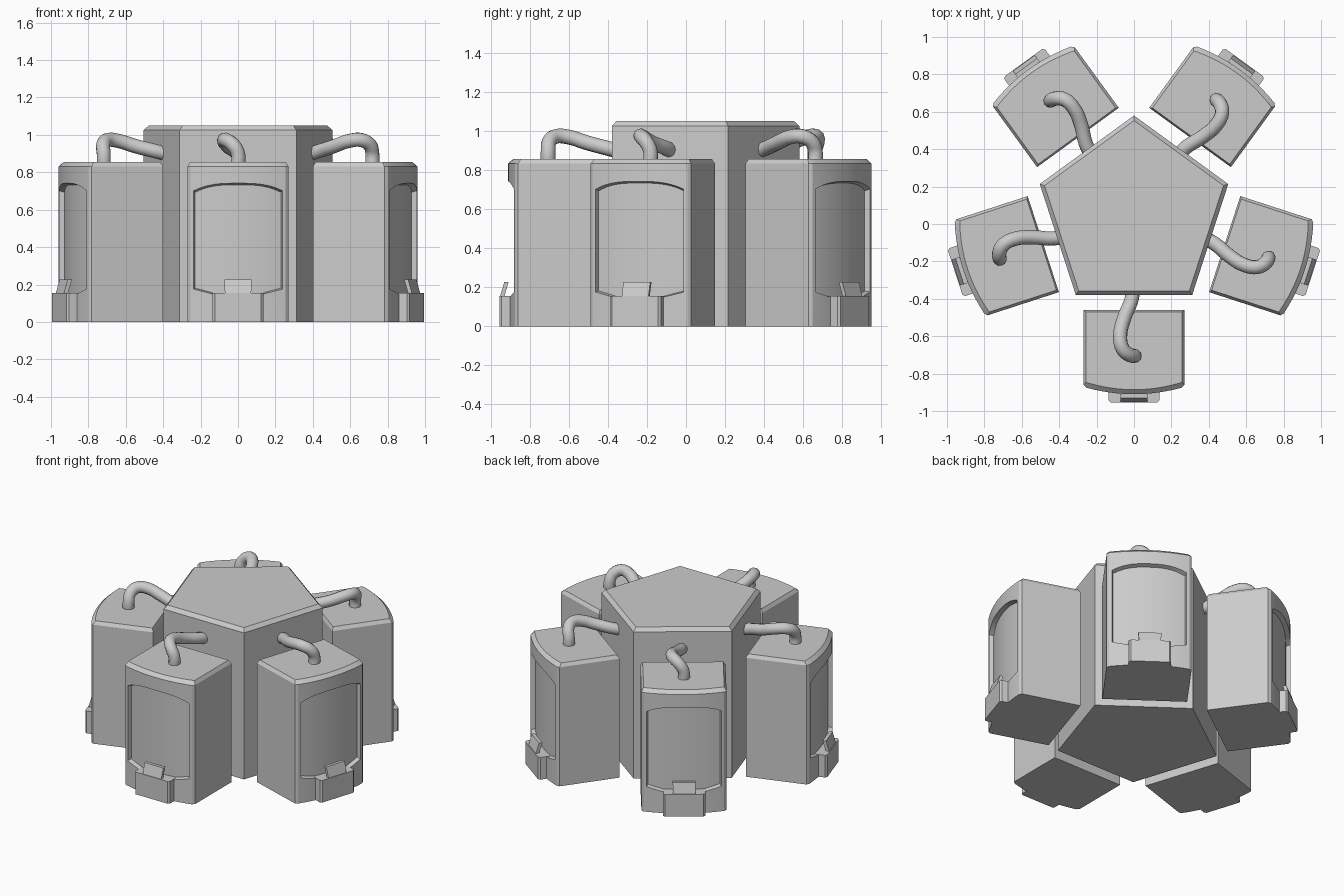
import bpy, bmesh
from math import sin, cos, pi, radians
from mathutils import Vector

if "Cube" in bpy.data.objects:
    bpy.data.objects.remove(bpy.data.objects["Cube"])

CY = 0.05            # y of the five-fold axis
STEP = 2 * pi / 5


def loft(name, rings):
    """Mesh skinned through equal-length rings, capped at both ends, origin on the axis."""
    bm = bmesh.new()
    vs = [[bm.verts.new(Vector(p) - Vector((0, CY, 0))) for p in r] for r in rings]
    n = len(vs[0])
    for a, b in zip(vs, vs[1:]):
        for i in range(n):
            j = (i + 1) % n
            bm.faces.new((a[i], a[j], b[j], b[i]))
    bm.faces.new(vs[0])
    bm.faces.new(vs[-1])
    bmesh.ops.recalc_face_normals(bm, faces=bm.faces)
    me = bpy.data.meshes.new(name)
    bm.to_mesh(me)
    bm.free()
    return me


def add(name, data, turn=0):
    ob = bpy.data.objects.new(name, data)
    ob.location = (0, CY, 0)
    ob.rotation_euler.z = turn * STEP
    bpy.context.collection.objects.link(ob)
    return ob


def front(x):
    """Bowed front of a pod."""
    return -0.91 + 0.035 * (x / 0.255) ** 2


# central five-sided column with chamfered top
def pentagon(r, z):
    return [(r * sin(i * STEP), CY + r * cos(i * STEP), z) for i in range(5)]


add("central_column", loft("central_column", [
    pentagon(0.53, 0), pentagon(0.53, 1.025), pentagon(0.503, 1.05)]))


# pod body: bowed-front prism with chamfered top
def pod_ring(inset, z):
    w = 0.27 - inset * 0.6
    xs = [0.255 * (i / 6 - 1) for i in range(13)]
    pts = [(-w, -0.46 - inset * 0.4, z), (-w, -0.86 + inset * 0.6, z)]
    pts += [(x * w / 0.27, front(x) + inset, z) for x in xs]
    pts += [(w, -0.86 + inset * 0.6, z), (w, -0.46 - inset * 0.4, z)]
    return pts


pod = add("pod", loft("pod", [pod_ring(0, 0), pod_ring(0, 0.832), pod_ring(0.024, 0.855)]))


# window recess cutter, following the bow, with a slightly tapered rim
def window_slice(x):
    t = abs(x) / 0.24
    top = 0.745 - 0.04 * t ** 3
    low = 0.145 + 0.028 * max(0, (abs(x) - 0.13) / 0.11)
    xb = x * 0.955
    return [(x, front(x) - 0.012, low), (xb, front(xb) + 0.03, low + 0.008),
            (xb, front(xb) + 0.03, top - 0.012), (x, front(x) - 0.012, top)]


cutter = add("window_cutter", loft("window_cutter",
             [window_slice(0.24 * (i / 12 - 1)) for i in range(25)]))
cutter.hide_render = True
mod = pod.modifiers.new("window", 'BOOLEAN')
mod.operation = 'DIFFERENCE'
mod.solver = 'EXACT'
mod.object = cutter
dg = bpy.context.evaluated_depsgraph_get()
pod_mesh = bpy.data.meshes.new_from_object(pod.evaluated_get(dg))
bpy.data.objects.remove(pod)
bpy.data.objects.remove(cutter)
for p in pod_mesh.polygons:
    p.use_smooth = True
pod_mesh.set_sharp_from_angle(angle=radians(20))


# foot block at the base of the window
def foot_ring(w, yf, z):
    return [(-w, -0.85, z), (-w, yf + 0.012, z), (-w + 0.012, yf, z),
            (w - 0.012, yf, z), (w, yf + 0.012, z), (w, -0.85, z)]


foot_mesh = loft("foot", [foot_ring(0.135, -0.955, 0), foot_ring(0.135, -0.955, 0.155)])


# leaning tab on top of the foot
def tab_ring(w, y, z):
    return [(-w, y, z), (w, y, z), (w, y + 0.022, z), (-w, y + 0.022, z)]


tab_mesh = loft("tab", [tab_ring(0.07, -0.955, 0.14), tab_ring(0.073, -0.93, 0.226)])

# bent hose from pod top to column
path = [(0, -0.705, 0.83), (0, -0.705, 0.90), (-0.025, -0.70, 0.945), (-0.062, -0.665, 0.972),
        (-0.074, -0.60, 0.968), (-0.055, -0.51, 0.94), (-0.015, -0.41, 0.913), (-0.005, -0.36, 0.90)]
curve = bpy.data.curves.new("hose", 'CURVE')
curve.dimensions = '3D'
curve.bevel_depth = 0.038
curve.bevel_resolution = 4
curve.resolution_u = 4
curve.use_fill_caps = True
sp = curve.splines.new('BEZIER')
sp.bezier_points.add(len(path) - 1)
for bp, p in zip(sp.bezier_points, path):
    bp.co = Vector(p) - Vector((0, CY, 0))
    bp.handle_left_type = bp.handle_right_type = 'AUTO'

# five stations around the column
for k in range(5):
    for name, data in (("pod", pod_mesh), ("foot", foot_mesh), ("tab", tab_mesh), ("hose", curve)):
        add(f"{name}_{k + 1}", data, k)
